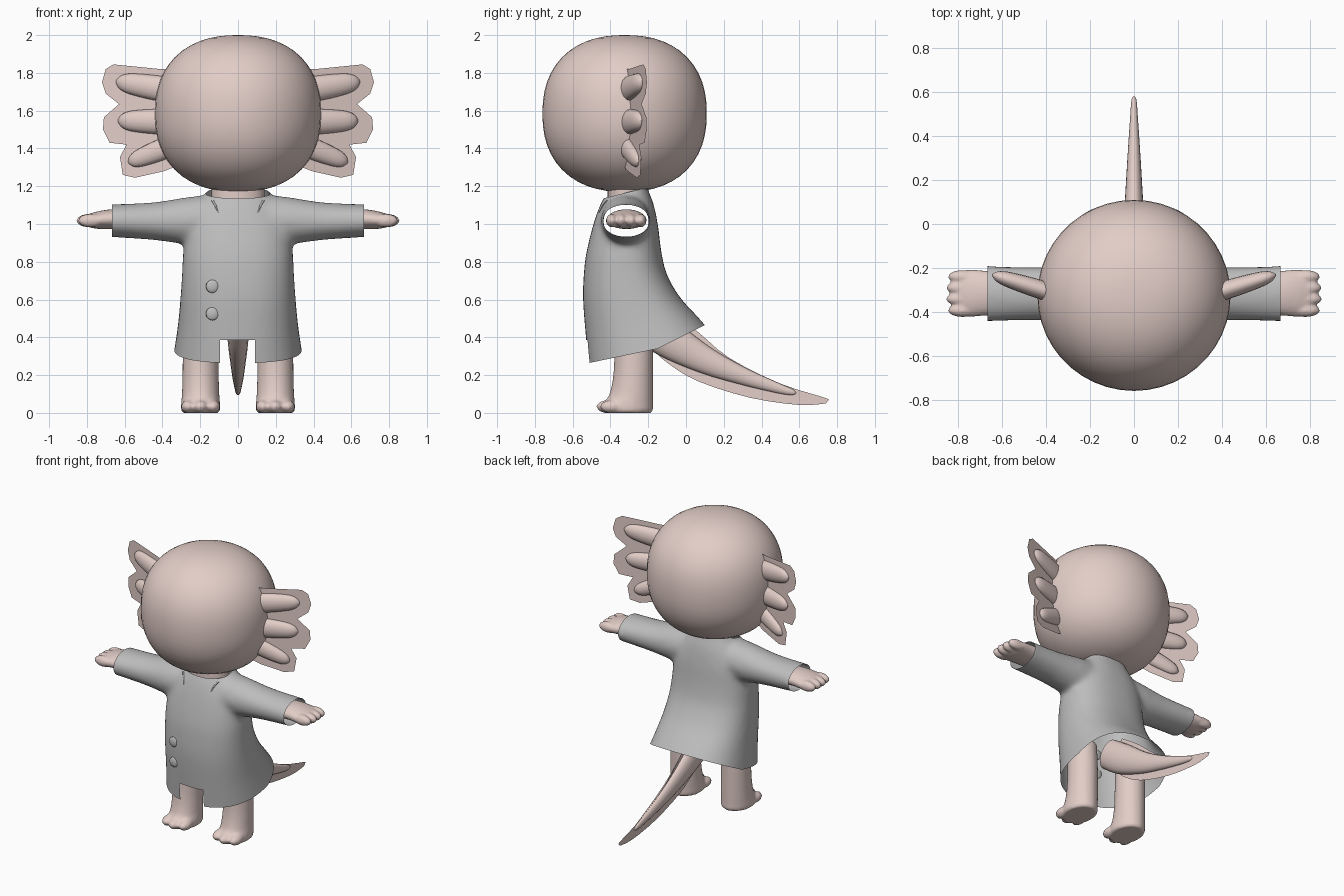
import bpy, bmesh, math
from mathutils import Vector as V, Matrix
from mathutils.bvhtree import BVHTree

if "Cube" in bpy.data.objects:
    bpy.data.objects.remove(bpy.data.objects["Cube"])


def material(name, rgb):
    m = bpy.data.materials.new(name)
    m.diffuse_color = (*rgb, 1)
    m.use_nodes = True
    m.node_tree.nodes["Principled BSDF"].inputs["Base Color"].default_value = m.diffuse_color
    return m


SKIN = material("pale_pink_skin", (0.76, 0.61, 0.57))
COAT = material("grey_cloth", (0.51, 0.51, 0.51))


def make(name, bm, mat):
    bmesh.ops.recalc_face_normals(bm, faces=bm.faces[:])
    me = bpy.data.meshes.new(name)
    bm.to_mesh(me)
    bm.free()
    ob = bpy.data.objects.new(name, me)
    bpy.context.collection.objects.link(ob)
    me.materials.append(mat)
    for f in me.polygons:
        f.use_smooth = len(f.vertices) <= 4
    return ob


def dense(rows, k=5):
    """Catmull-Rom resampling of rows of numbers."""
    out = []
    for i in range(len(rows) - 1):
        quad = [rows[max(i - 1, 0)], rows[i], rows[i + 1], rows[min(i + 2, len(rows) - 1)]]
        for j in range(k):
            t = j / k
            out.append([0.5 * (2 * b + (c - a) * t + (2 * a - 5 * b + 4 * c - d) * t * t
                               + (3 * b - a - 3 * c + d) * t ** 3) for a, b, c, d in zip(*quad)])
    return out + [list(rows[-1])]


def loft(bm, rings, n=24, p=2.0):
    """Capped skin over (centre, half axis, half axis) rings."""
    loops = []
    for c, u, v in rings:
        loop = []
        for i in range(n):
            a = 2 * math.pi * i / n
            cu, sv = math.cos(a), math.sin(a)
            loop.append(bm.verts.new(c + u * math.copysign(abs(cu) ** (2 / p), cu)
                                     + v * math.copysign(abs(sv) ** (2 / p), sv)))
        loops.append(loop)
    for A, B in zip(loops, loops[1:]):
        for i in range(n):
            bm.faces.new((A[i], A[(i + 1) % n], B[(i + 1) % n], B[i]))
    bm.faces.new(loops[0][::-1])
    bm.faces.new(loops[-1])


def ball(bm, c, r, n=16):
    return bmesh.ops.create_uvsphere(bm, u_segments=n, v_segments=max(8, n * 5 // 8), radius=1,
                                     matrix=Matrix.Translation(c) @ Matrix.Diagonal((*r, 1)))["verts"]


def fuse(ob, voxel, rounds):
    """Merge overlapping solids into one softly blended skin."""
    rm = ob.modifiers.new("fuse", 'REMESH')
    rm.mode, rm.voxel_size = 'VOXEL', voxel
    sm = ob.modifiers.new("soften", 'SMOOTH')
    sm.factor, sm.iterations = 0.5, rounds
    mat = ob.data.materials[0]
    bpy.context.view_layer.update()
    me = bpy.data.meshes.new_from_object(ob.evaluated_get(bpy.context.evaluated_depsgraph_get()))
    ob.modifiers.clear()
    ob.data = me
    me.materials.clear()
    me.materials.append(mat)
    for f in me.polygons:
        f.use_smooth = True


# Head: slightly boxy ball
bm = bmesh.new()
for v in ball(bm, (0, 0, 0), (1, 1, 1), 44):
    k = (math.hypot(v.co.x, v.co.y) ** 2.3 + abs(v.co.z) ** 2.3) ** (-1 / 2.3)
    v.co = V((v.co.x * k * 0.44, v.co.y * k * 0.435 - 0.325, v.co.z * k * 0.415 + 1.585))
make("head", bm, SKIN)

# Neck
bm = bmesh.new()
loft(bm, [(V((0, -0.32, z)), V((0.14, 0, 0)), V((0, 0.095, 0))) for z in (1.1, 1.15, 1.22)])
make("neck", bm, SKIN)

# Gills: scalloped webs with three stalks on each side
WEB = [(0.36, 1.82), (0.41, 1.82), (0.66, 1.845), (0.70, 1.82), (0.72, 1.75), (0.70, 1.69),
       (0.63, 1.635), (0.71, 1.565), (0.715, 1.50), (0.68, 1.43), (0.59, 1.42), (0.625, 1.355),
       (0.61, 1.26), (0.545, 1.245), (0.39, 1.28), (0.34, 1.30)]
STALKS = [((0.34, 1.705), (0.645, 1.755), 1.0), ((0.34, 1.54), (0.635, 1.547), 1.0),
          ((0.34, 1.42), (0.58, 1.325), 0.85)]
STALK_ROWS = [(0, 0.066), (0.3, 0.066), (0.6, 0.06), (0.82, 0.05), (0.94, 0.032), (1, 0.006)]


def on_web(s, x, z):
    return V((s * x, -0.30 + 0.31 * (x - 0.42), z))


for s, side in ((1, "right"), (-1, "left")):
    bm = bmesh.new()
    bm.faces.new([bm.verts.new(on_web(s, x, z)) for x, z in WEB])
    make("gill_web_" + side, bm, SKIN)
    bm = bmesh.new()
    for a, b, w in STALKS:
        A, B = on_web(s, *a), on_web(s, *b)
        d = (B - A).normalized()
        nrm = V((-0.31 * s, 1, 0)).normalized()
        u = d.cross(nrm)
        loft(bm, [(A.lerp(B, t), u * r * w, nrm * r * w * 0.65) for t, r in dense(STALK_ROWS, 3)], 16)
    make("gill_stalks_" + side, bm, SKIN)

# Coat body rings: front y, front z, back y, back z, half width
BODY = [(-0.505, 0.14, 0.19, 0.36, 0.35), (-0.53, 0.40, 0.07, 0.50, 0.32),
        (-0.545, 0.60, -0.03, 0.61, 0.305), (-0.54, 0.75, -0.10, 0.73, 0.296),
        (-0.525, 0.86, -0.13, 0.85, 0.29), (-0.49, 1.0, -0.148, 0.99, 0.27),
        (-0.455, 1.10, -0.17, 1.10, 0.21), (-0.42, 1.17, -0.20, 1.18, 0.16),
        (-0.40, 1.25, -0.22, 1.25, 0.13)]
# Sleeve rings: x, centre z, half height, centre y, half depth
SLEEVE = [(0, 1.03, 0.14, -0.32, 0.13), (0.25, 1.018, 0.127, -0.32, 0.13),
          (0.45, 1.015, 0.10, -0.317, 0.122), (0.72, 1.018, 0.084, -0.318, 0.13)]
bm = bmesh.new()
loft(bm, [(V((0, (yf + yb) / 2, (zf + zb) / 2)), V((w, 0, 0)), V((0, (yb - yf) / 2, (zb - zf) / 2)))
          for yf, zf, yb, zb, w in dense(BODY)], 48, 2.4)
for s in (1, -1):
    loft(bm, [(V((s * x, y, z)), V((0, ry, 0)), V((0, 0, rz))) for x, z, rz, y, ry in dense(SLEEVE)], 32)
coat = make("coat", bm, COAT)
fuse(coat, 0.016, 14)

# Open the cuffs, hem, collar and front vent
bm = bmesh.new()
bm.from_mesh(coat.data)


def slice_at(co, no, clear=True):
    bmesh.ops.bisect_plane(bm, geom=bm.verts[:] + bm.edges[:] + bm.faces[:], dist=1e-5,
                           plane_co=co, plane_no=V(no).normalized(), clear_outer=clear)


slice_at((0.668, 0, 0), (1, 0, 0))
slice_at((-0.668, 0, 0), (-1, 0, 0))
slice_at((0, -0.51, 0.265), (0, 0.075, -0.36))
slice_at((0, -0.15, 0.34), (0, 0.13, -0.26))
slice_at((0, -0.42, 1.14), (0, -0.05, 0.2))
for co, no in (((-0.095, 0, 0), (1, 0, 0)), ((0.09, 0, 0), (1, 0, 0)), ((0, 0, 0.385), (0, 0, 1))):
    slice_at(co, no, False)
vent = []
for f in bm.faces:
    c = f.calc_center_median()
    if -0.095 < c.x < 0.09 and c.z < 0.385 and c.y < -0.3:
        vent.append(f)
bmesh.ops.delete(bm, geom=vent, context='FACES')
tree = BVHTree.FromBMesh(bm)
bm.to_mesh(coat.data)
bm.free()


def on_coat(x, z):
    hit = tree.ray_cast(V((x, -2, z)), V((0, 1, 0)))[0]
    return hit or V((x, -0.45, z))


# Buttons
bm = bmesh.new()
for z in (0.67, 0.525):
    ball(bm, on_coat(-0.135, z), (0.035, 0.013, 0.035))
make("buttons", bm, COAT)

# Lapel folds: slim ridges beside the collar
bm = bmesh.new()
for s in (1, -1):
    pts = [on_coat(s * x, z) for x, z in ((0.135, 1.125), (0.12, 1.10), (0.105, 1.06))]
    loft(bm, [(p, V((r, 0, 0)), V((0, r, 0))) for p, r in zip(pts, (0.007, 0.006, 0.002))], 8)
make("lapel_folds", bm, COAT)

# Hands: flattened wrist with four fingers
HAND = [(0.60, 1.025, 0.052, 0.10), (0.68, 1.025, 0.052, 0.103), (0.75, 1.02, 0.045, 0.108),
        (0.80, 1.018, 0.032, 0.098)]
for s, side in ((1, "right"), (-1, "left")):
    bm = bmesh.new()
    loft(bm, [(V((s * x, -0.315, z)), V((0, ry, 0)), V((0, 0, rz))) for x, z, rz, ry in dense(HAND)])
    for y, tip in ((-0.393, 0.845), (-0.342, 0.853), (-0.291, 0.853), (-0.24, 0.845)):
        ball(bm, (s * (tip - 0.065), y, 1.018), (0.068, 0.031, 0.036))
    fuse(make("hand_" + side, bm, SKIN), 0.009, 3)

# Legs: column, foot and three toes
LEG = [(0.50, -0.28, 0.10, 0.088), (0.35, -0.277, 0.102, 0.094), (0.20, -0.28, 0.105, 0.096),
       (0.10, -0.29, 0.115, 0.099), (0.05, -0.305, 0.130, 0.103), (0.015, -0.307, 0.132, 0.103),
       (0.0, -0.307, 0.122, 0.095)]
for s, side in ((1, "right"), (-1, "left")):
    bm = bmesh.new()
    loft(bm, [(V((s * 0.198, y, z)), V((rx, 0, 0)), V((0, ry, 0))) for z, y, ry, rx in dense(LEG)], 28)
    for dx, tip in ((-0.066, -0.455), (0, -0.475), (0.066, -0.455)):
        ball(bm, (s * 0.198 + dx, tip + 0.06, 0.033), (0.038, 0.06, 0.035))
    fuse(make("leg_" + side, bm, SKIN), 0.011, 3)

# Tail core, swept down and back: y, z, half height, half width
TAIL = [(-0.25, 0.50, 0.10, 0.06), (-0.10, 0.395, 0.10, 0.056), (0.10, 0.28, 0.072, 0.042),
        (0.30, 0.195, 0.046, 0.03), (0.48, 0.133, 0.027, 0.018), (0.56, 0.110, 0.016, 0.012),
        (0.582, 0.105, 0.003, 0.003)]
bm = bmesh.new()
rows = dense(TAIL)
rings = []
for i, (y, z, rz, rx) in enumerate(rows):
    a, b = rows[max(i - 1, 0)], rows[min(i + 1, len(rows) - 1)]
    d = V((0, b[0] - a[0], b[1] - a[1])).normalized()
    rings.append((V((0, y, z)), V((rx, 0, 0)), V((0, -d.z, d.y)) * rz))
loft(bm, rings, 20)
make("tail", bm, SKIN)

# Tail fin: flat blade along the middle
TOP = [(-0.12, 0.56), (0.05, 0.44), (0.23, 0.29), (0.50, 0.155), (0.72, 0.085), (0.757, 0.07)]
LOW = [(0.74, 0.05), (0.60, 0.042), (0.34, 0.08), (0.07, 0.165), (-0.085, 0.255), (-0.18, 0.345),
       (-0.22, 0.46)]
bm = bmesh.new()
bm.faces.new([bm.verts.new((0, y, z)) for y, z in dense(TOP, 3) + dense(LOW, 3)])
make("tail_fin", bm, SKIN)
